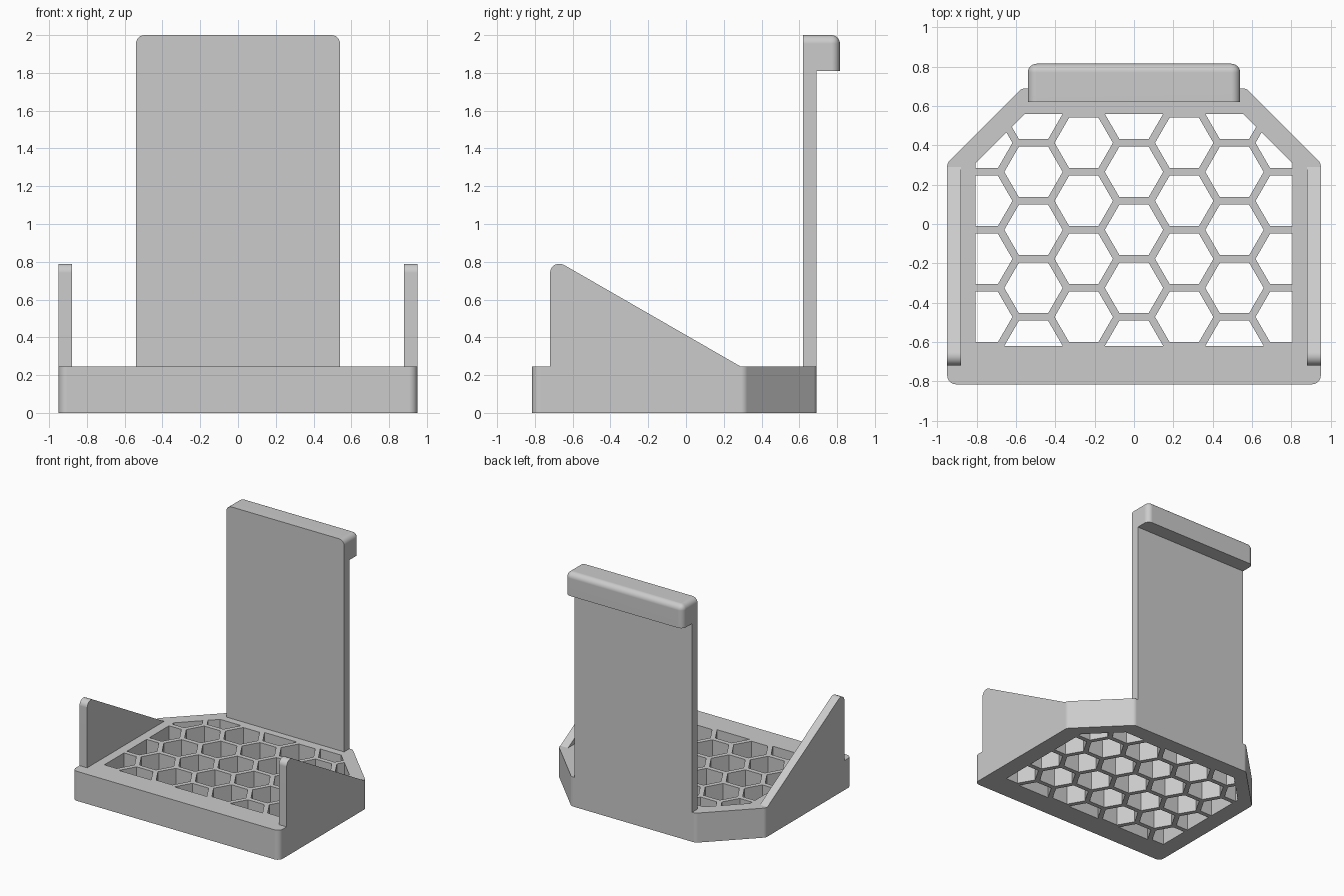
import bpy, bmesh
from math import sin, cos, pi, sqrt, radians
from mathutils import Vector

cube = bpy.data.objects.get("Cube")
if cube:
    bpy.data.objects.remove(cube)

BASE_H = 0.245
HALF_W = 0.95
BACK_Y = 0.69
PITCH = 0.295      # distance between neighbouring hexagons
RIB = 0.038        # rib width between hexagons

grey = bpy.data.materials.new("light grey")
grey.use_nodes = True
grey.diffuse_color = (0.6, 0.6, 0.6, 1)
grey.node_tree.nodes["Principled BSDF"].inputs["Base Color"].default_value = grey.diffuse_color


def round_corner(prev, corner, nxt, radius, steps=6):
    """Points of an arc that replaces one corner of an outline."""
    p, c, n = Vector(prev), Vector(corner), Vector(nxt)
    a, b = (p - c).normalized(), (n - c).normalized()
    half = a.angle(b) / 2
    centre = c + (a + b).normalized() * radius / sin(half)
    reach = radius * cos(half) / sin(half)
    start, end = c + a * reach - centre, c + b * reach - centre
    sweep = pi - 2 * half
    return [centre + (start * sin(sweep * (1 - t)) + end * sin(sweep * t)) / sin(sweep)
            for t in (i / steps for i in range(steps + 1))]


def clip(poly, normal, limit):
    """Keep the part of a convex polygon where dot(normal, p) <= limit."""
    out, normal = [], Vector(normal)
    for p, q in zip(poly, poly[1:] + poly[:1]):
        dp, dq = normal.dot(p) - limit, normal.dot(q) - limit
        if dp <= 0:
            out.append(p)
        if dp * dq < 0:
            out.append(p.lerp(q, dp / (dp - dq)))
    return out


def finish(obj):
    obj.data.materials.clear()
    obj.data.materials.append(grey)
    bpy.ops.object.select_all(action='DESELECT')
    obj.select_set(True)
    bpy.context.view_layer.objects.active = obj
    bpy.ops.object.shade_smooth_by_angle(angle=radians(30))
    weighted = obj.modifiers.new("Even shading", 'WEIGHTED_NORMAL')
    weighted.keep_sharp = True


def side_prism(name, profile, x0, x1, bevel_rule=None, bevel=0.045):
    """Extrude a (y, z) profile from x0 to x1, with optional rounded edges."""
    bm = bmesh.new()
    face = bm.faces.new([bm.verts.new((x0, y, z)) for y, z in profile])
    grown = bmesh.ops.extrude_face_region(bm, geom=[face])["geom"]
    for v in grown:
        if isinstance(v, bmesh.types.BMVert):
            v.co.x = x1
    bmesh.ops.recalc_face_normals(bm, faces=bm.faces[:])
    if bevel_rule:
        edges = [e for e in bm.edges if bevel_rule(*(v.co for v in e.verts))]
        bmesh.ops.bevel(bm, geom=edges, offset=bevel, offset_type='OFFSET',
                        segments=6, profile=0.5, affect='EDGES')
    mesh = bpy.data.meshes.new(name)
    bm.to_mesh(mesh)
    bm.free()
    obj = bpy.data.objects.new(name, mesh)
    bpy.context.collection.objects.link(obj)
    finish(obj)
    return obj


# Base outline with rounded corners and cut back corners
corners = [(-HALF_W, -0.815), (HALF_W, -0.815), (HALF_W, 0.31),
           (0.57, BACK_Y), (-0.57, BACK_Y), (-HALF_W, 0.31)]
outline = []
for i, corner in enumerate(corners):
    outline += round_corner(corners[i - 1], corner, corners[(i + 1) % len(corners)], 0.045)

# Hexagonal openings, trimmed to the inner border
loops = [outline]
radius = (PITCH - RIB) / sqrt(3)
for col in range(-3, 4):
    x = col * PITCH * sqrt(3) / 2
    for row in range(-2, 3):
        y = -0.03 + PITCH * (row + (0.5 if col % 2 else 0))
        cell = [Vector((x + radius * cos(k * pi / 3), y + radius * sin(k * pi / 3)))
                for k in range(6)]
        for normal, limit in (((1, 0), 0.805), ((-1, 0), 0.805), ((0, 1), 0.56),
                              ((0, -1), 0.62), ((1, 1), 1.115), ((-1, 1), 1.115)):
            cell = clip(cell, normal, limit)
        if len(cell) > 2:
            loops.append(cell)

# Base tray with the honeycomb floor
curve = bpy.data.curves.new("honeycomb_base", 'CURVE')
curve.dimensions = '2D'
curve.fill_mode = 'BOTH'
curve.extrude = BASE_H / 2
for loop in loops:
    spline = curve.splines.new('POLY')
    spline.points.add(len(loop) - 1)
    for point, p in zip(spline.points, loop):
        point.co = (p.x, p.y, 0, 1)
    spline.use_cyclic_u = True
base = bpy.data.objects.new("honeycomb_base", curve)
bpy.context.collection.objects.link(base)
bpy.ops.object.select_all(action='DESELECT')
base.select_set(True)
bpy.context.view_layer.objects.active = base
bpy.ops.object.convert(target='MESH')
base = bpy.context.view_layer.objects.active
bm = bmesh.new()
bm.from_mesh(base.data)
bmesh.ops.translate(bm, verts=bm.verts[:], vec=(0, 0, BASE_H / 2))
bmesh.ops.remove_doubles(bm, verts=bm.verts[:], dist=0.0001)
bmesh.ops.recalc_face_normals(bm, faces=bm.faces[:])
bm.to_mesh(base.data)
bm.free()
finish(base)

# Sloping side walls
foot, tail, peak = (-0.72, BASE_H), (0.29, BASE_H), (-0.72, 0.826)
wall = [foot, tail] + [tuple(p) for p in round_corner(tail, peak, foot, 0.049)]
side_prism("left_wall", wall, 0.88, HALF_W)
side_prism("right_wall", wall, -HALF_W, -0.88)


# Back plate with a hooked, rounded top
def hook_edge(a, b):
    high = min(a.z, b.z) > 1.99
    rear = min(a.y, b.y) > 0.81
    front = max(a.y, b.y) < 0.63
    under = max(a.z, b.z) < 1.82
    return (high or rear) and not front and not under


plate = [(0.62, BASE_H), (BACK_Y, BASE_H), (BACK_Y, 1.81),
         (0.815, 1.81), (0.815, 2.0), (0.62, 2.0)]
side_prism("back_plate", plate, -0.54, 0.54, hook_edge)
